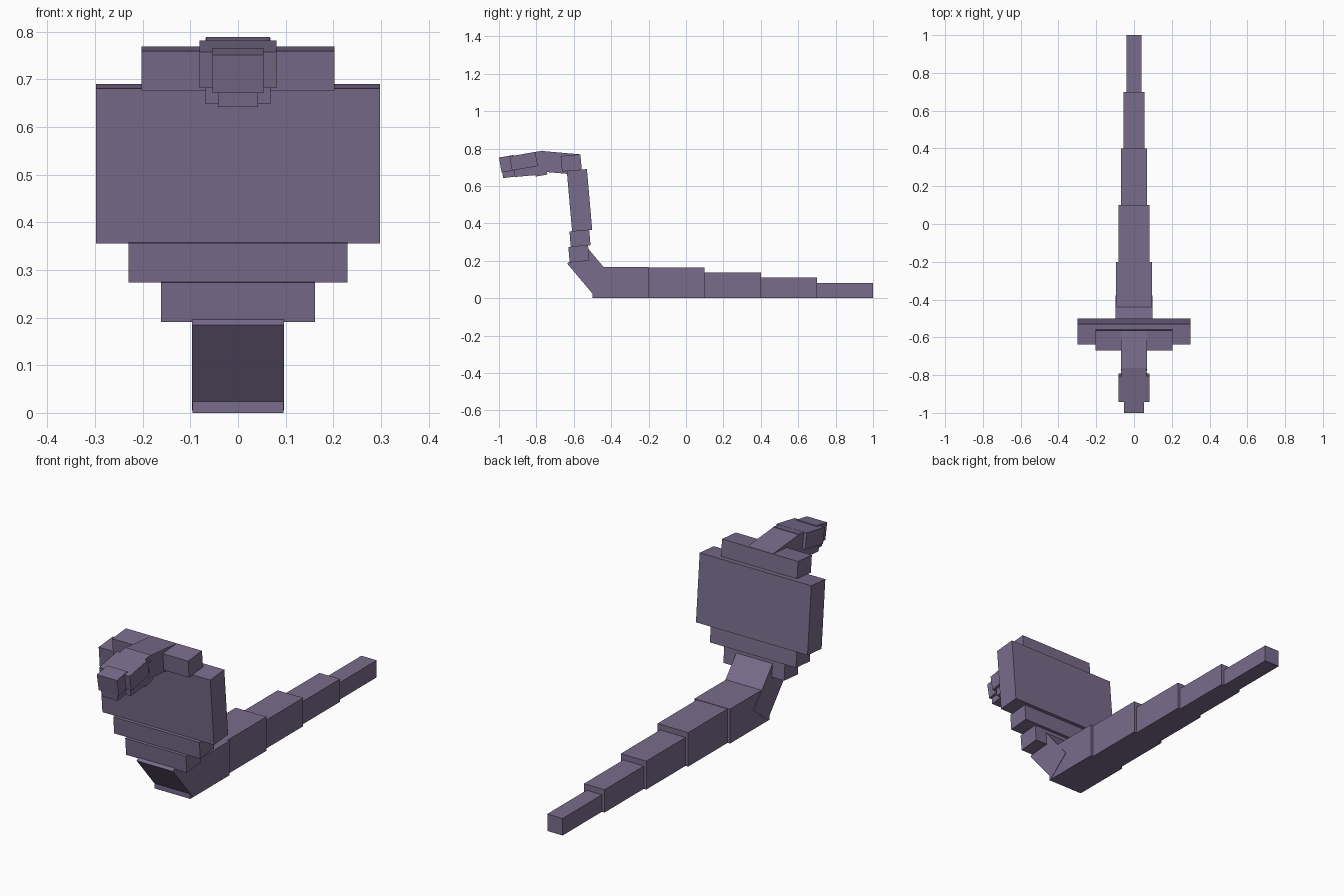
import bpy, bmesh
from math import radians
from mathutils import Matrix, Vector

if "Cube" in bpy.data.objects:
    bpy.data.objects.remove(bpy.data.objects["Cube"])

skin = bpy.data.materials.new("dusky purple")
skin.diffuse_color = (0.19, 0.15, 0.26, 1)
skin.use_nodes = True
skin.node_tree.nodes["Principled BSDF"].inputs["Base Color"].default_value = skin.diffuse_color


def box(name, half_width, y, z, length, height, tilt=0):
    """Box placed by its front bottom edge (y, z), pitched about that edge."""
    bm = bmesh.new()
    bmesh.ops.create_cube(bm, size=1)
    bmesh.ops.translate(bm, verts=bm.verts, vec=Vector((0, 0.5, 0.5)))
    bmesh.ops.scale(bm, verts=bm.verts, vec=Vector((2 * half_width, length, height)))
    mesh = bpy.data.meshes.new(name)
    bm.to_mesh(mesh)
    bm.free()
    mesh.materials.append(skin)
    obj = bpy.data.objects.new(name, mesh)
    obj.matrix_world = Matrix.Translation((0, y, z)) @ Matrix.Rotation(radians(tilt), 4, 'X')
    bpy.context.collection.objects.link(obj)
    return obj


# Body and tail lying on the ground, tapering to the back
segments = [(0.095, 0.166), (0.082, 0.164), (0.068, 0.137), (0.055, 0.11), (0.041, 0.082)]
for i, (half_width, height) in enumerate(segments):
    box(f"tail_segment_{i + 1}", half_width, -0.5 + 0.3 * i, 0, 0.3, height)

# Raised lower neck
box("lower_neck", 0.097, -0.635, 0.185, 0.235, 0.137, -50)

# Flared hood, from bottom to top
box("hood_base", 0.162, -0.622, 0.191, 0.106, 0.083, 5)
box("hood_lower", 0.23, -0.616, 0.274, 0.106, 0.083, 5)
box("hood_main", 0.298, -0.609, 0.356, 0.108, 0.326, 5)
box("hood_top", 0.203, -0.663, 0.677, 0.106, 0.083, 5)

# Upper neck and head
box("upper_neck", 0.068, -0.777, 0.677, 0.2, 0.11, -5)
box("head_back", 0.067, -0.803, 0.65, 0.063, 0.13, 10)
box("head_upper", 0.081, -0.93, 0.682, 0.14, 0.077, 10)
box("jaw", 0.068, -0.915, 0.648, 0.13, 0.06, 5)
box("snout_upper", 0.054, -0.986, 0.672, 0.08, 0.081, 10)
box("snout_lower", 0.042, -0.978, 0.642, 0.08, 0.045, 7)
